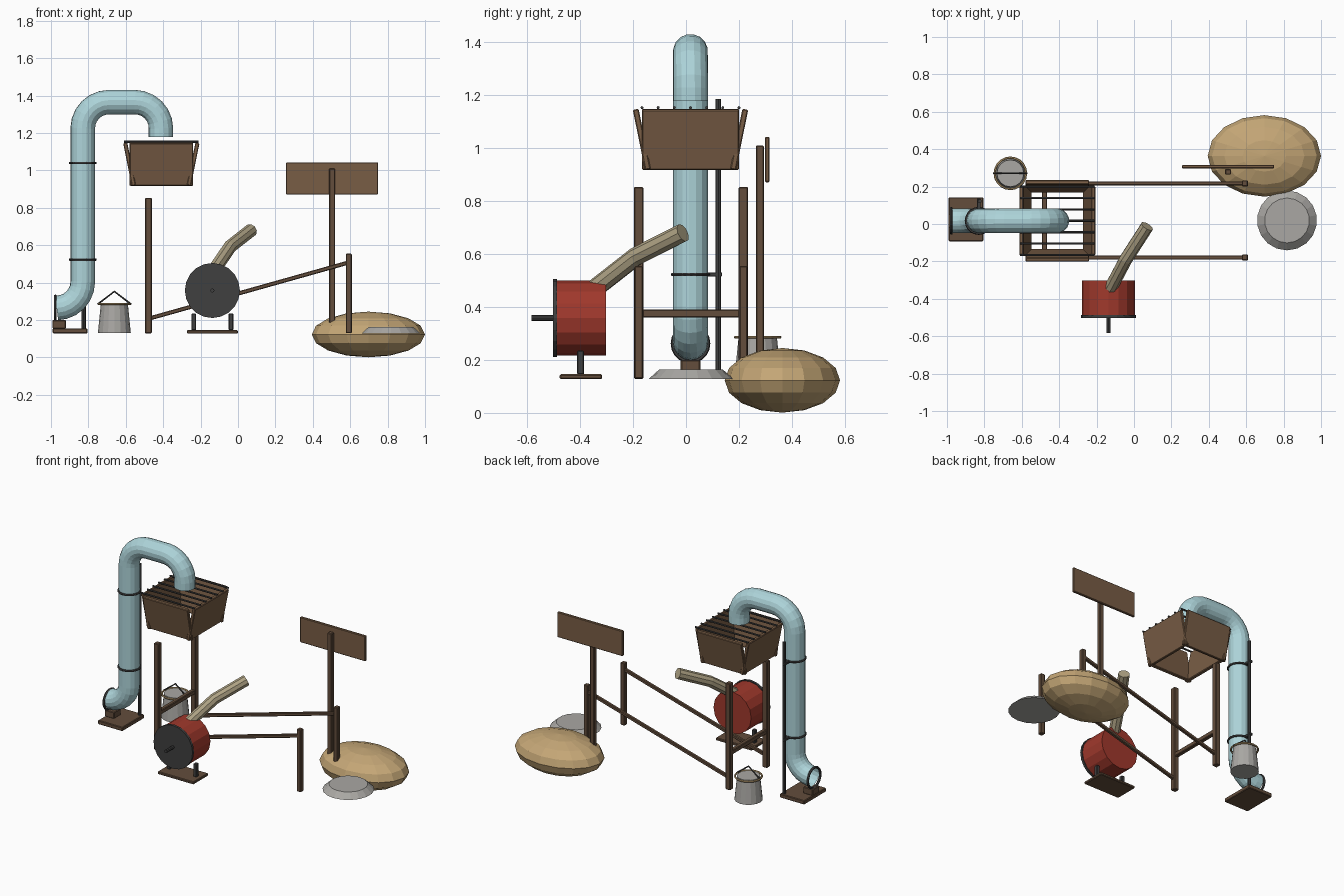
import bpy, bmesh, math
from mathutils import Vector, Matrix

if "Cube" in bpy.data.objects:
    bpy.data.objects.remove(bpy.data.objects["Cube"])


def mat(name, rgb):
    m = bpy.data.materials.new(name)
    m.diffuse_color = (*rgb, 1)
    m.use_nodes = True
    m.node_tree.nodes["Principled BSDF"].inputs["Base Color"].default_value = m.diffuse_color
    return m


WOOD = mat("dark_wood", (0.125, 0.075, 0.045))
BOARD = mat("board_wood", (0.19, 0.11, 0.06))
IRON = mat("iron", (0.05, 0.05, 0.05))
RED = mat("red_paint", (0.35, 0.04, 0.025))
BLUE = mat("pale_blue", (0.42, 0.66, 0.70))
SAND = mat("sand", (0.55, 0.38, 0.18))
CANVAS = mat("canvas", (0.42, 0.36, 0.23))
TIN = mat("tin", (0.40, 0.39, 0.37))


def finish(name, bm, material):
    me = bpy.data.meshes.new(name)
    bmesh.ops.recalc_face_normals(bm, faces=bm.faces)
    bm.to_mesh(me)
    bm.free()
    me.materials.append(material)
    ob = bpy.data.objects.new(name, me)
    bpy.context.collection.objects.link(ob)
    return ob


def box(name, center, size, material, rot=None, bevel=0.004):
    bm = bmesh.new()
    bmesh.ops.create_cube(bm, size=1)
    bmesh.ops.scale(bm, vec=size, verts=bm.verts)
    ob = finish(name, bm, material)
    ob.location = center
    if rot:
        ob.rotation_euler = rot
    mod = ob.modifiers.new("soft_edges", 'BEVEL')
    mod.width = bevel
    mod.segments = 1
    return ob


def tube(name, path, radius, material, sides=8, caps=True):
    """Sweep a polygon along a path, mitring each joint."""
    pts = [Vector(p) for p in path]
    dirs = [(b - a).normalized() for a, b in zip(pts, pts[1:])]
    bm = bmesh.new()
    rings = []
    side = dirs[0].orthogonal().normalized()
    for i, p in enumerate(pts):
        a, b = dirs[max(i - 1, 0)], dirs[min(i, len(dirs) - 1)]
        t = (a + b).normalized()
        side = (side - t * side.dot(t)).normalized()
        up = t.cross(side)
        rings.append([bm.verts.new(p + radius * (side * math.cos(k * math.tau / sides)
                                                 + up * math.sin(k * math.tau / sides)))
                      for k in range(sides)])
    for r, s in zip(rings, rings[1:]):
        for k in range(sides):
            j = (k + 1) % sides
            bm.faces.new((r[k], r[j], s[j], s[k]))
    if caps:
        bm.faces.new(rings[0])
        bm.faces.new(rings[-1])
    return finish(name, bm, material)


def cone(name, base, r1, r2, height, sides, material, axis='Z'):
    bm = bmesh.new()
    bmesh.ops.create_cone(bm, cap_ends=True, segments=sides, radius1=r1, radius2=r2, depth=height,
                          matrix=Matrix.Translation((0, 0, height / 2)))
    ob = finish(name, bm, material)
    ob.location = base
    if axis == 'Y':
        ob.rotation_euler.x = -math.pi / 2
    return ob


def ring(name, center, major, minor, material, rot=(0, 0, 0)):
    bpy.ops.mesh.primitive_torus_add(major_radius=major, minor_radius=minor, major_segments=20,
                                     minor_segments=6, location=center, rotation=rot)
    ob = bpy.context.object
    ob.name = name
    ob.data.materials.append(material)
    return ob


def arc(cx, cz, r, a0, a1, n, y):
    return [(cx + r * math.cos(math.radians(a0 + (a1 - a0) * i / n)), y,
             cz + r * math.sin(math.radians(a0 + (a1 - a0) * i / n))) for i in range(n + 1)]


# Suction pipe with its clamps, support pole and foot
PY = 0.017
path = (arc(-0.97, 0.405, 0.14, -90, 0, 6, PY) + arc(-0.69, 1.225, 0.14, 180, 90, 6, PY)
        + arc(-0.552, 1.225, 0.14, 90, 0, 6, PY) + [(-0.412, PY, 1.178)])
tube("suction_pipe", path, 0.066, BLUE, 16, caps=False)
ring("pipe_mouth_ring", (-0.976, PY, 0.262), 0.067, 0.008, IRON, (0, math.pi / 2, 0))
for i, z in enumerate((0.523, 1.04)):
    ring(f"pipe_clamp_{i}", (-0.83, PY, z), 0.068, 0.007, IRON)
    box(f"clamp_bracket_{i}", (-0.83, 0.108, z), (0.02, 0.055, 0.016), IRON, bevel=0.002)
tube("pipe_pole", [(-0.825, 0.122, 0.14), (-0.825, 0.122, 1.185)], 0.011, IRON)
box("pipe_foot", (-0.898, 0.025, 0.142), (0.185, 0.235, 0.027), WOOD)
box("pipe_saddle", (-0.956, PY, 0.177), (0.072, 0.074, 0.045), WOOD)

# Hopper of four leaning boards under a grate
HX, HY, HZ, LEAN = -0.41, 0.017, 1.033, 0.2
for s, n in ((-1, "front"), (1, "back")):
    box(f"hopper_{n}", (HX, HY + s * 0.184, HZ), (0.34, 0.022, 0.232), BOARD, (-s * LEAN, 0, 0))
for s, n in ((-1, "left"), (1, "right")):
    box(f"hopper_{n}", (HX + s * 0.17, HY, HZ), (0.022, 0.367, 0.232), BOARD, (0, s * LEAN, 0))
for i in range(7):
    y = HY + (i - 3) * 0.061
    tube(f"grate_bar_{i}", [(HX - 0.2, y, 1.153), (HX + 0.2, y, 1.153)], 0.006, IRON, 6)

# Frame: tall posts, short posts and sloping rails
for y, n in ((-0.179, "front"), (0.217, "back")):
    box(f"tall_post_{n}", (-0.479, y, 0.491), (0.036, 0.036, 0.725), WOOD)
    box(f"short_post_{n}", (0.593, y, 0.342), (0.032, 0.032, 0.425), WOOD)
    a, b = Vector((-0.479, y, 0.207)), Vector((0.593, y, 0.508))
    d = b - a
    box(f"sloping_rail_{n}", (a + b) / 2, (d.length, 0.022, 0.022), WOOD,
        (0, -math.atan2(d.z, d.x), 0))
box("cross_rail", (-0.479, 0.019, 0.375), (0.028, 0.39, 0.03), WOOD)

# Drum on its stand, with crank and chute
DX, DZ = -0.137, 0.358
cone("drum", (DX, -0.49, DZ), 0.142, 0.142, 0.187, 16, RED, 'Y')
cone("drum_lid", (DX, -0.503, DZ), 0.147, 0.147, 0.016, 20, IRON, 'Y')
tube("drum_crank", [(DX, -0.583, DZ), (DX, -0.5, DZ)], 0.011, IRON)
box("drum_base", (DX, -0.397, 0.137), (0.272, 0.16, 0.018), WOOD)
for s, n in ((-1, "left"), (1, "right")):
    box(f"drum_leg_{n}", (DX + s * 0.1, -0.398, 0.19), (0.025, 0.027, 0.09), IRON)
tube("drum_chute", [(-0.13, -0.35, 0.465), (-0.045, -0.19, 0.59), (0.07, -0.012, 0.68)],
     0.036, CANVAS, 9)

# Bucket with rim and bent handle
BX, BY = -0.661, 0.271
cone("bucket", (BX, BY, 0.13), 0.088, 0.072, 0.16, 16, TIN)
ring("bucket_rim", (BX, BY, 0.286), 0.084, 0.006, SAND)
tube("bucket_handle", [(BX - 0.09, BY, 0.284), (BX, BY, 0.353), (BX + 0.09, BY, 0.284)],
     0.005, IRON, 6)

# Sand mound and wash pan
bm = bmesh.new()
bmesh.ops.create_uvsphere(bm, u_segments=16, v_segments=8, radius=1)
bmesh.ops.scale(bm, vec=(0.303, 0.218, 0.122), verts=bm.verts)
finish("sand_mound", bm, SAND).location = (0.697, 0.364, 0.123)
cone("wash_pan", (0.818, 0.019, 0.128), 0.16, 0.12, 0.036, 18, TIN)

# Blank sign on a post
box("sign_post", (0.503, 0.279, 0.57), (0.032, 0.03, 0.88), WOOD)
box("sign_board", (0.503, 0.307, 0.957), (0.493, 0.018, 0.172), BOARD)
